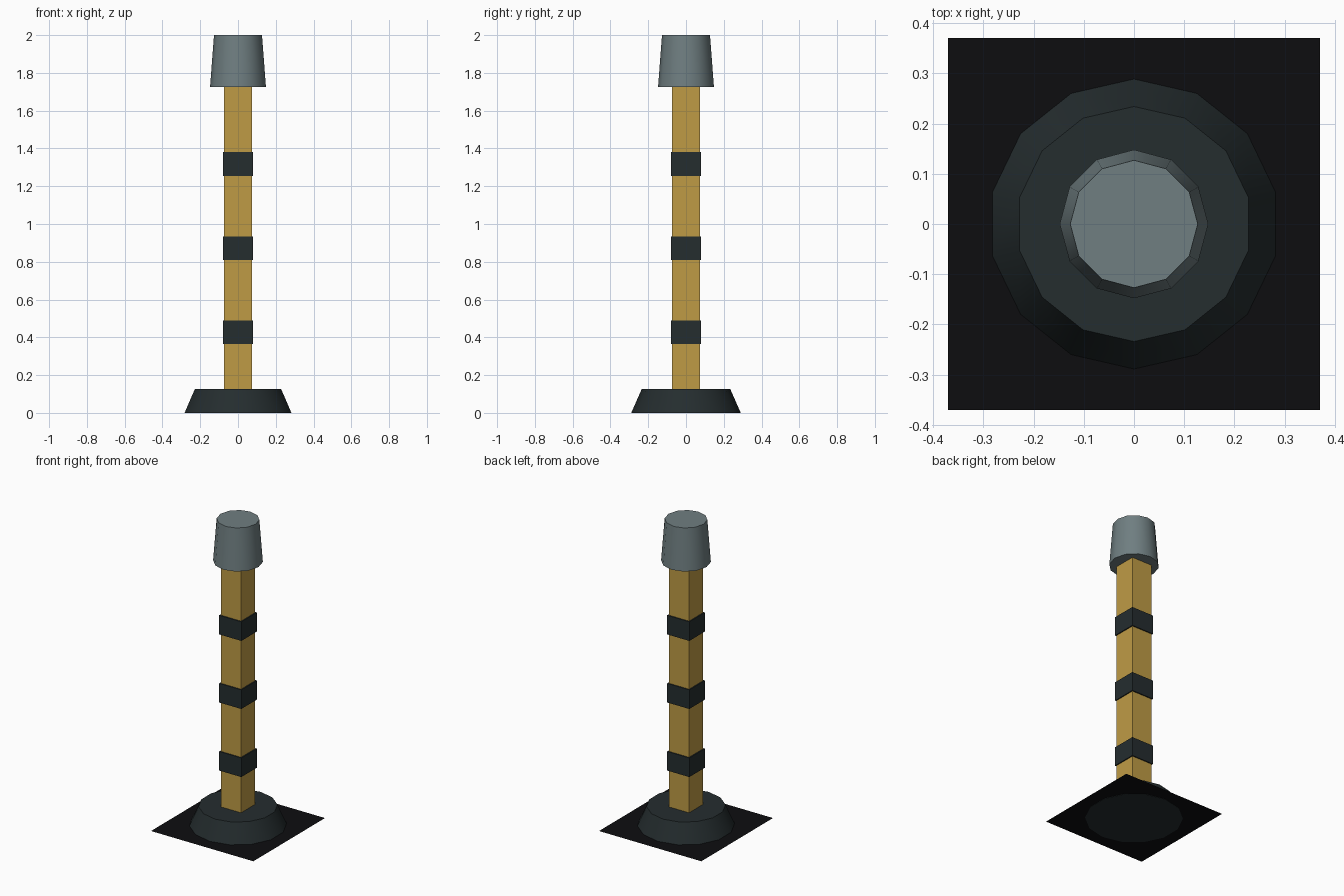
import bpy
from math import radians

cube = bpy.data.objects.get("Cube")
if cube:
    bpy.data.objects.remove(cube, do_unlink=True)


def material(name, color):
    mat = bpy.data.materials.new(name)
    mat.use_nodes = True
    mat.diffuse_color = (*color, 1)
    bsdf = mat.node_tree.nodes["Principled BSDF"]
    bsdf.inputs["Base Color"].default_value = (*color, 1)
    bsdf.inputs["Roughness"].default_value = 0.8
    return mat


yellow = material("yellow_paint", (0.52, 0.33, 0.06))
dark = material("dark_rubber", (0.018, 0.026, 0.028))
grey = material("grey_metal", (0.16, 0.21, 0.22))
black = material("black_ground_plate", (0.004, 0.004, 0.005))


def finish(name, mat):
    obj = bpy.context.object
    obj.name = obj.data.name = name
    obj.data.materials.append(mat)
    return obj


def block(name, half, bottom, top, mat):
    bpy.ops.mesh.primitive_cube_add(size=1, location=(0, 0, (bottom + top) / 2))
    bpy.context.object.scale = (2 * half, 2 * half, top - bottom)
    bpy.ops.object.transform_apply(location=False, rotation=False)
    return finish(name, mat)


def taper(name, sides, r_bottom, r_top, bottom, top, mat):
    bpy.ops.mesh.primitive_cone_add(
        vertices=sides, radius1=r_bottom, radius2=r_top,
        depth=top - bottom, location=(0, 0, (bottom + top) / 2))
    bpy.ops.object.shade_smooth_by_angle(angle=radians(35))
    return finish(name, mat)


# Flat square plate, just above the underside of the foot
bpy.ops.mesh.primitive_plane_add(size=0.74, location=(0, 0, 0.003))
finish("ground_plate", black)

# Foot, post and cap
taper("foot", 14, 0.29, 0.234, 0, 0.127, dark)
block("post", 0.073, 0.1, 1.74, yellow)
taper("cap", 12, 0.148, 0.127, 1.725, 2, grey)

# Evenly spaced dark bands around the post
for i in range(3):
    z = 0.365 + 0.445 * i
    block(f"band_{i + 1}", 0.08, z, z + 0.125, dark)
